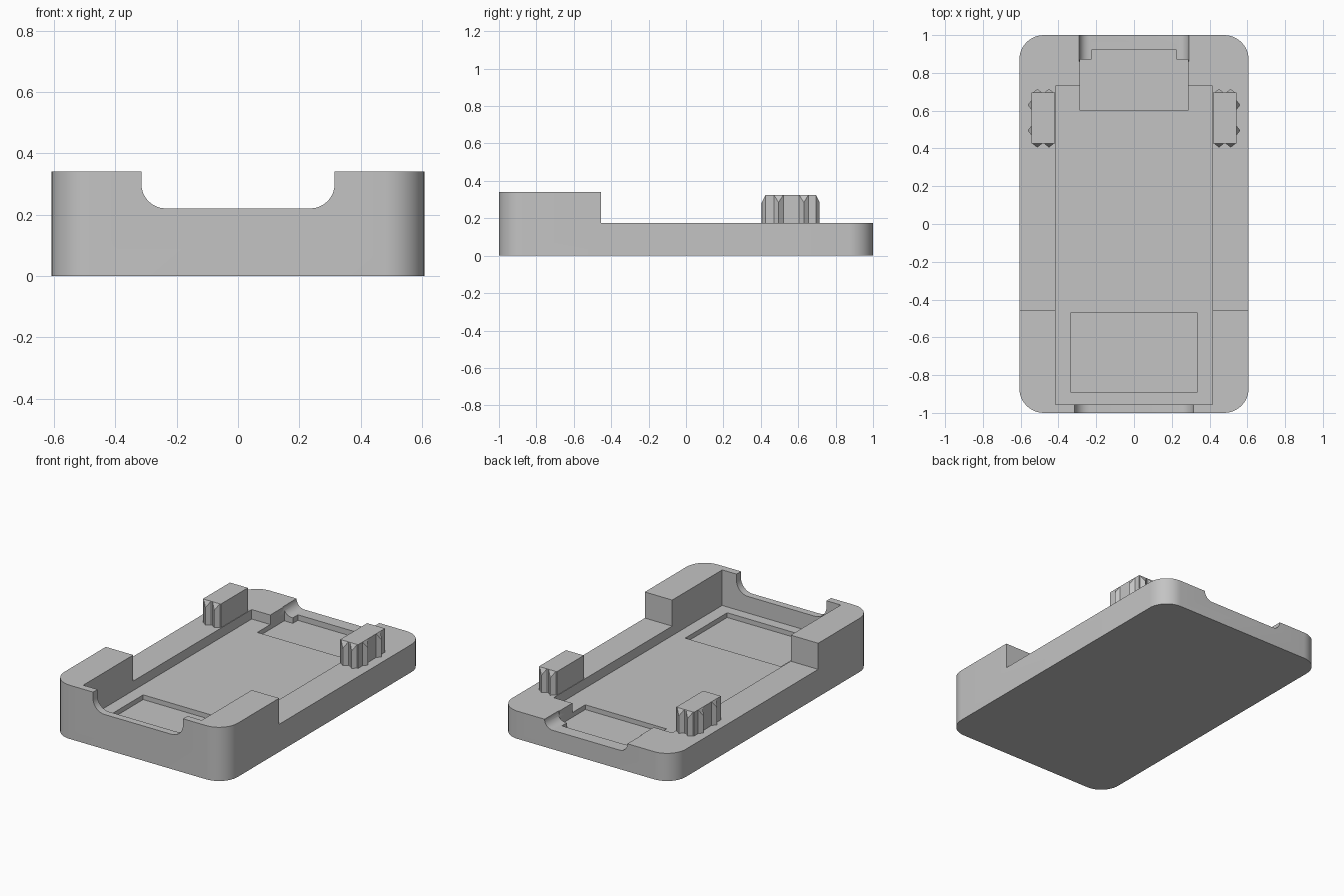
import bpy, bmesh
from math import pi, cos, sin
from mathutils import Vector

cube = bpy.data.objects.get("Cube")
if cube:
    bpy.data.objects.remove(cube, do_unlink=True)

grey = bpy.data.materials.new("plain_grey")
grey.use_nodes = True
COLOUR = (0.55, 0.55, 0.55, 1)
grey.diffuse_color = COLOUR
grey.node_tree.nodes["Principled BSDF"].inputs["Base Color"].default_value = COLOUR

FLOOR, RIM, FRONT_TOP, ABOVE = 0.115, 0.175, 0.34, 0.5


def finish(bm, name):
    bmesh.ops.recalc_face_normals(bm, faces=bm.faces)
    mesh = bpy.data.meshes.new(name)
    bm.to_mesh(mesh)
    bm.free()
    mesh.materials.append(grey)
    obj = bpy.data.objects.new(name, mesh)
    bpy.context.collection.objects.link(obj)
    return obj


def add_prism(bm, outline, offset):
    face = bm.faces.new([bm.verts.new(p) for p in outline])
    moved = bmesh.ops.extrude_face_region(bm, geom=[face])["geom"]
    verts = [g for g in moved if isinstance(g, bmesh.types.BMVert)]
    bmesh.ops.translate(bm, verts=verts, vec=offset)


def add_box(bm, x0, x1, y0, y1, z0, z1):
    add_prism(bm, [(x0, y0, z0), (x1, y0, z0), (x1, y1, z0), (x0, y1, z0)], (0, 0, z1 - z0))


def arc(cx, cy, r, start, end, steps):
    angles = [start + (end - start) * i / steps for i in range(steps + 1)]
    return [(cx + r * cos(a), cy + r * sin(a)) for a in angles]


def cut(target, name, build):
    bm = bmesh.new()
    build(bm)
    cutter = finish(bm, name)
    cutter.hide_render = True
    mod = target.modifiers.new(name, "BOOLEAN")
    mod.operation, mod.solver, mod.object = "DIFFERENCE", "EXACT", cutter
    bpy.context.view_layer.objects.active = target
    bpy.ops.object.modifier_apply(modifier=name)
    bpy.data.objects.remove(cutter, do_unlink=True)


def cut_box(target, name, *size):
    cut(target, name, lambda bm: add_box(bm, *size))


def cut_channel(target, name, half, bottom, r, y0, y1):
    # U-shaped opening with rounded lower corners
    pts = arc(-half + r, bottom + r, r, pi, 1.5 * pi, 8)
    pts += arc(half - r, bottom + r, r, 1.5 * pi, 2 * pi, 8)
    pts += [(half, ABOVE), (-half, ABOVE)]
    cut(target, name, lambda bm: add_prism(bm, [(x, y0, z) for x, z in pts], (0, y1 - y0, 0)))


# Tray: rounded slab with a raised front end
W, L, R = 0.607, 1.0, 0.13
outline = []
for i, (sx, sy) in enumerate([(1, 1), (-1, 1), (-1, -1), (1, -1)]):
    outline += arc(sx * (W - R), sy * (L - R), R, i * pi / 2, (i + 1) * pi / 2, 12)
bm = bmesh.new()
add_prism(bm, [(x, y, 0) for x, y in outline], (0, 0, FRONT_TOP))
tray = finish(bm, "tray")

cut_box(tray, "low_rim", -1, 1, -0.455, 1.2, RIM, ABOVE)
cut_box(tray, "main_pocket", -0.415, 0.415, -0.955, 0.73, FLOOR, ABOVE)
cut_box(tray, "front_recess", -0.335, 0.335, -0.89, -0.47, FLOOR - 0.03, ABOVE)
cut_channel(tray, "front_channel", 0.315, 0.22, 0.08, -1.1, -0.9)
cut_box(tray, "back_recess", -0.285, 0.285, 0.6, 0.87, FLOOR - 0.03, ABOVE)
cut_box(tray, "back_recess_end", -0.225, 0.225, 0.8, 0.92, FLOOR - 0.03, ABOVE)
cut_channel(tray, "back_channel", 0.29, 0.12, 0.055, 0.86, 1.1)

bpy.ops.object.select_all(action="DESELECT")
tray.select_set(True)
bpy.context.view_layer.objects.active = tray
bpy.ops.object.shade_smooth_by_angle(angle=pi / 6)


# Grip posts: blocks with pointed ridges on the outer and end faces
def add_ridge(bm, x, y, out):
    out = Vector((out[0], out[1], 0))
    side = Vector((-out.y, out.x, 0)) * 0.025
    foot = Vector((x, y, RIM - 0.005))
    top = Vector((x, y, 0.325))
    tip = out * 0.02
    low = [foot - side, foot + tip, foot + side]
    high = [top - side, top + tip - Vector((0, 0, 0.04)), top + side]
    a, b, c, d, e, f = [bm.verts.new(p) for p in low + high]
    for face in [(a, b, c), (d, e, f), (a, b, e, d), (b, c, f, e), (c, a, d, f)]:
        bm.faces.new(face)


for name, s in (("left_grip_post", 1), ("right_grip_post", -1)):
    bm = bmesh.new()
    x0, x1, y0, y1 = 0.418, 0.543, 0.425, 0.695
    add_box(bm, min(s * x0, s * x1), max(s * x0, s * x1), y0, y1, RIM - 0.005, 0.325)
    for x in (0.45, 0.512):
        add_ridge(bm, s * x, y0, (0, -1))
        add_ridge(bm, s * x, y1, (0, 1))
    for y in (0.495, 0.63):
        add_ridge(bm, s * x1, y, (s, 0))
    finish(bm, name)
